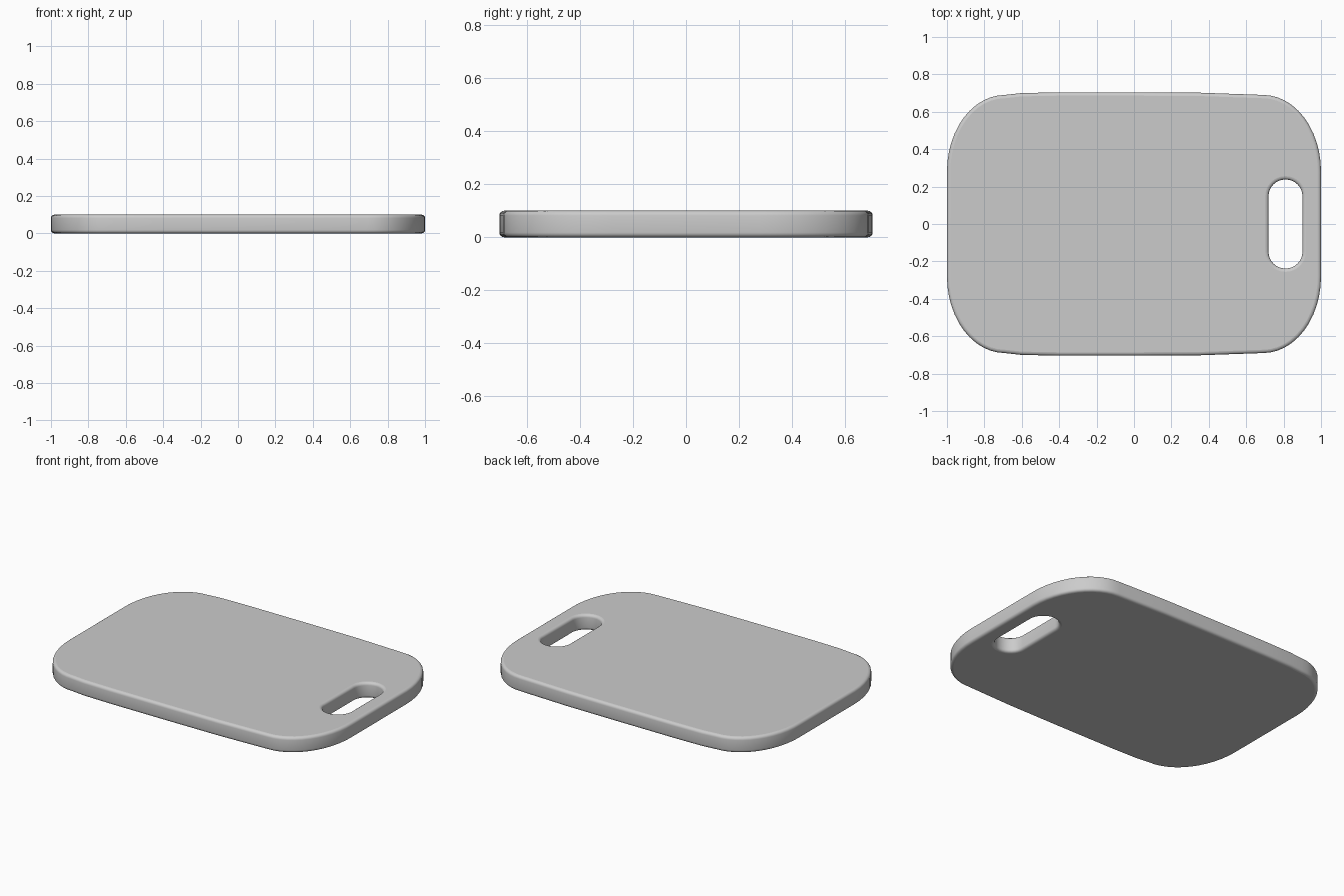
import bpy, bmesh
from math import sin, cos, pi

if "Cube" in bpy.data.objects:
    bpy.data.objects.remove(bpy.data.objects["Cube"])

THICK, EDGE = 0.10, 0.018


def outer_outline(d):
    """Board outline (counter-clockwise) pulled inwards by d."""
    right = [(0.69 + (0.31 - d) * cos(a), 0.28 + (0.41 - d) * sin(a))
             for a in [i * pi / 24 for i in range(13)]]
    top = [(0.35, 0.702 - d), (0.0, 0.704 - d), (-0.4, 0.704 - d), (-0.6, 0.70 - d)]
    left = [(-x, y) for x, y in reversed(right)]
    half = right + top + left
    return half + [(x, -y) for x, y in reversed(half)]


def slot_outline(d):
    """Handle slot outline grown outwards by d."""
    r = 0.091 + d
    arc = [(0.81 + r * cos(i * pi / 16), 0.147 + r * sin(i * pi / 16)) for i in range(17)]
    return arc + [(x, -y) for x, y in reversed(arc)]


# Rounded edge section: inset and height, bottom to top
quarter = [(EDGE * (1 - sin(i * pi / 8)), EDGE * (1 - cos(i * pi / 8))) for i in range(5)]
section = quarter + [(d, THICK - z) for d, z in reversed(quarter)]

bm = bmesh.new()
caps = {0: [], len(section) - 1: []}


# Side walls of the board and of the slot
for outline in (outer_outline, slot_outline):
    rings = [[bm.verts.new((x, y, z)) for x, y in outline(d)] for d, z in section]
    for a, b in zip(rings, rings[1:]):
        for i in range(len(a)):
            j = (i + 1) % len(a)
            bm.faces.new((a[i], a[j], b[j], b[i]))
    for k in caps:
        ring = rings[k]
        caps[k] += [bm.edges.get((ring[i - 1], ring[i])) for i in range(len(ring))]

# Flat faces with the slot left open
for k, edges in caps.items():
    bmesh.ops.triangle_fill(bm, edges=edges, use_beauty=True, normal=(0, 0, 1))
bmesh.ops.recalc_face_normals(bm, faces=bm.faces)

mesh = bpy.data.meshes.new("cutting_board")
bm.to_mesh(mesh)
bm.free()
board = bpy.data.objects.new("cutting_board", mesh)
bpy.context.collection.objects.link(board)
bpy.context.view_layer.objects.active = board
board.select_set(True)
bpy.ops.object.shade_smooth_by_angle(angle=pi / 6)
# Keep the large faces flat
for p in mesh.polygons:
    if abs(p.normal.z) > 0.999:
        p.use_smooth = False
